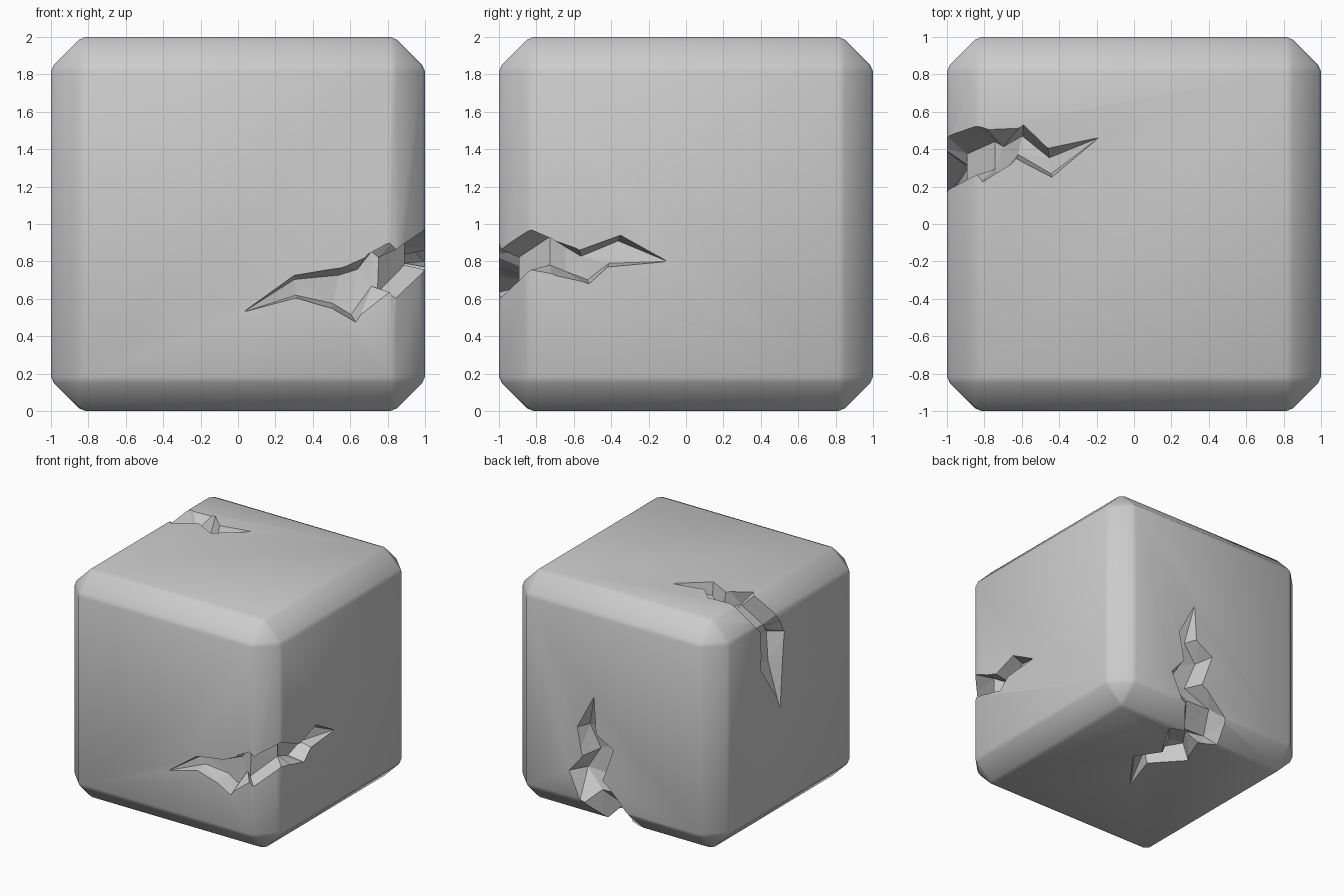
import bpy, bmesh
from mathutils import Vector

if "Cube" in bpy.data.objects:
    bpy.data.objects.remove(bpy.data.objects["Cube"])

# Chamfered block, with the chamfer edges slightly softened
bpy.ops.mesh.primitive_cube_add(size=2, location=(0, 0, 1))
block = bpy.context.object
block.name = "cracked_block"
for width in (0.165, 0.02):
    m = block.modifiers.new("bevel", 'BEVEL')
    m.width = width
    m.segments = 1
    m.limit_method = 'ANGLE'
    m.angle_limit = 0.35
    bpy.ops.object.modifier_apply(modifier=m.name)
bpy.ops.object.shade_smooth()

# Face-local coordinates to 3D
FACE = {
    'front': lambda u, v: Vector((u, -1, v)),
    'back': lambda u, v: Vector((u, 1, v)),
    'left': lambda u, v: Vector((-1, u, v)),
    'right': lambda u, v: Vector((1, u, v)),
    'top': lambda u, v: Vector((u, v, 2)),
    'bottom': lambda u, v: Vector((u, v, 0)),
}


def outward(p):
    """Face normal, turning gradually to the diagonal towards a chamfer."""
    q = p - Vector((0, 0, 1))
    return Vector([min(max((abs(c) - 0.6) / 0.25, 0), 1) * (1 if c > 0 else -1)
                   for c in q]).normalized()


def volume(mesh):
    bm = bmesh.new()
    bm.from_mesh(mesh)
    v = bm.calc_volume(signed=True)
    bm.free()
    return v


def cut_crack(name, stations, inset_a, inset_b, depth):
    """Carve a jagged trench; each station is face, side a (u, v), side b (u, v)."""
    bm = bmesh.new()
    rings = []
    last = len(stations) - 1
    for i, (face, *c) in enumerate(stations):
        a, b = FACE[face](*c[:2]), FACE[face](*c[-2:])
        n = outward((a + b) / 2)
        if i in (0, last):
            hi, lo = bm.verts.new(a + n * 0.04), bm.verts.new(a - n * 0.004)
            rings.append([hi, hi, lo, lo])
            continue
        d = depth * (0.75 if i in (1, last - 1) else 1)
        fa = a.lerp(b, inset_a) - n * d
        fb = b.lerp(a, inset_b) - n * d
        k = 0.04 / d
        pts = (a + (a - fa) * k, b + (b - fb) * k, fb, fa)
        rings.append([bm.verts.new(p) for p in pts])
    for r, s in zip(rings, rings[1:]):
        for j in range(4):
            quad = [r[j], r[(j + 1) % 4], s[(j + 1) % 4], s[j]]
            quad = list(dict.fromkeys(quad))
            if len(quad) > 2:
                bm.faces.new(quad)
    bmesh.ops.triangulate(bm, faces=bm.faces[:])
    if bm.calc_volume(signed=True) < 0:
        bmesh.ops.reverse_faces(bm, faces=bm.faces[:])
    mesh = bpy.data.meshes.new(name)
    bm.to_mesh(mesh)
    bm.free()
    cutter = bpy.data.objects.new(name, mesh)
    bpy.context.collection.objects.link(cutter)
    cutter.hide_render = True
    bpy.context.view_layer.update()
    # keep the first solver result that removes only a sliver
    before = block.data.copy()
    full = volume(before)
    for solver, self_hit in (('EXACT', False), ('EXACT', True), ('MANIFOLD', False), ('FLOAT', False)):
        m = block.modifiers.new(name, 'BOOLEAN')
        m.operation = 'DIFFERENCE'
        m.solver = solver
        if solver == 'EXACT':
            m.use_self = self_hit
        m.object = cutter
        bpy.context.view_layer.objects.active = block
        bpy.ops.object.modifier_apply(modifier=m.name)
        if 0.9 * full < volume(block.data) < 0.9999 * full:
            break
        block.data = before.copy()
    bpy.data.objects.remove(cutter)


# Crack around the front right edge
cut_crack("side_crack", [
    ('front', 0.03, 0.53),
    ('front', 0.30, 0.725, 0.31, 0.605),
    ('front', 0.55, 0.765, 0.50, 0.55),
    ('front', 0.68, 0.82, 0.63, 0.475),
    ('front', 0.81, 0.90, 0.81, 0.635),
    ('front', 0.86, 0.87, 0.85, 0.60),
    ('right', -0.83, 0.97, -0.83, 0.755),
    ('right', -0.70, 0.91, -0.70, 0.725),
    ('right', -0.57, 0.86, -0.52, 0.68),
    ('right', -0.35, 0.94, -0.42, 0.77),
    ('right', -0.10, 0.80)], 0.18, 0.12, 0.15)

# Crack over the top left edge
cut_crack("top_crack", [
    ('top', -0.19, 0.46),
    ('top', -0.46, 0.405, -0.44, 0.25),
    ('top', -0.59, 0.53, -0.63, 0.35),
    ('top', -0.78, 0.505, -0.81, 0.225),
    ('top', -0.85, 0.53, -0.85, 0.26),
    ('left', 0.47, 1.84, 0.18, 1.84),
    ('left', 0.39, 1.76, 0.13, 1.76),
    ('left', 0.39, 1.60, 0.07, 1.65),
    ('left', 0.40, 1.44, 0.10, 1.38),
    ('left', 0.13, 1.00)], 0.33, 0.12, 0.15)

# Crack over the lower back edge
cut_crack("base_crack", [
    ('back', 0.19, 1.11),
    ('back', 0.35, 0.81, 0.17, 0.80),
    ('back', 0.30, 0.57, 0.00, 0.70),
    ('back', 0.43, 0.41, 0.11, 0.40),
    ('back', 0.29, 0.16, -0.14, 0.17),
    ('bottom', 0.17, 0.845, -0.19, 0.85),
    ('bottom', 0.30, 0.81, -0.03, 0.78),
    ('bottom', 0.09, 0.47, -0.16, 0.50),
    ('bottom', 0.23, 0.26, 0.07, 0.25),
    ('bottom', -0.05, -0.11)], 0.25, 0.2, 0.15)
